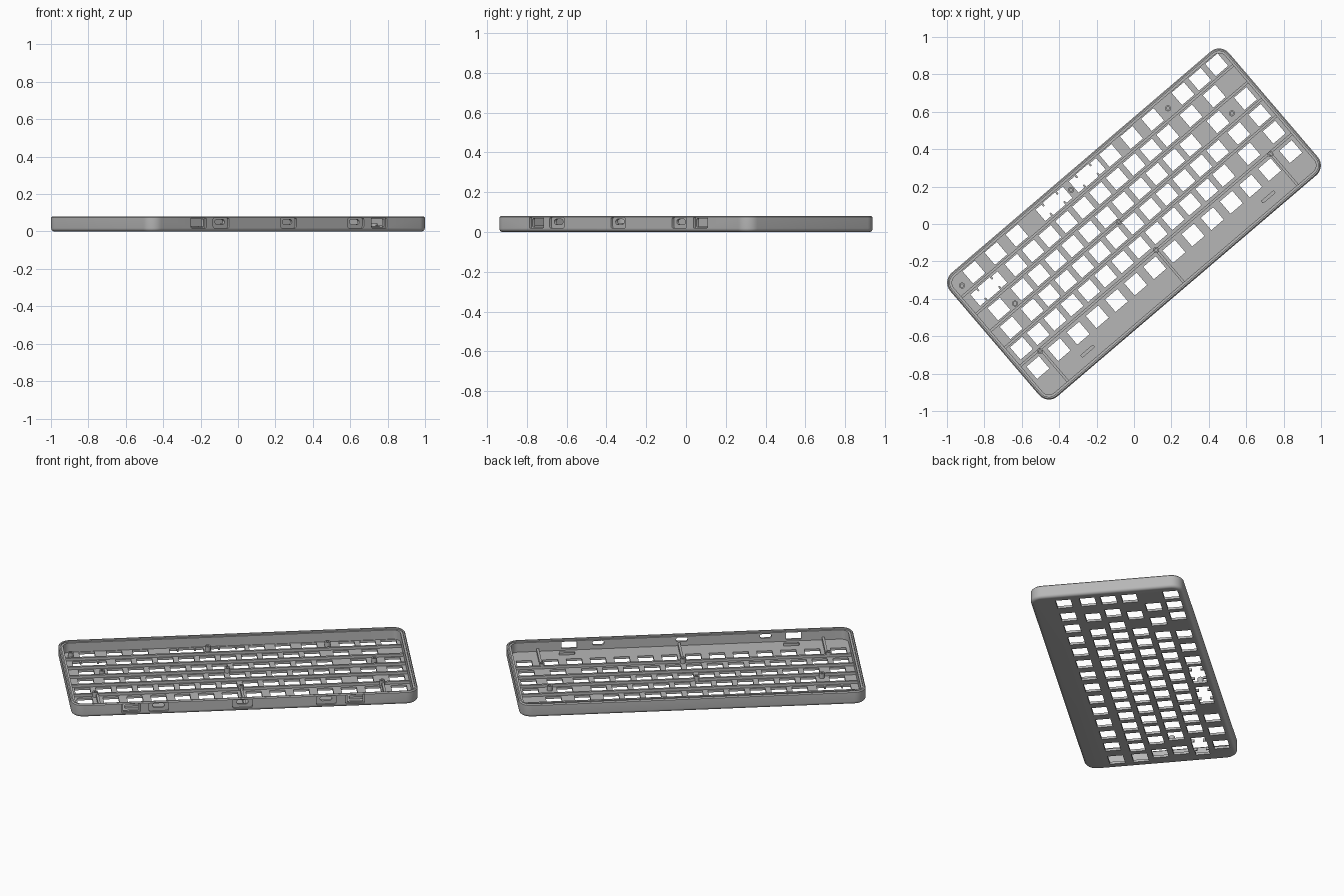
import bpy, bmesh, math
from mathutils import Vector

if "Cube" in bpy.data.objects:
    bpy.data.objects.remove(bpy.data.objects["Cube"])

ANGLE = math.radians(40.5)         # the case lies diagonally
LENGTH, WIDTH, HEIGHT, RADIUS = 1.96, 0.87, 0.08, 0.07
FLOOR = 0.014
PITCH, HOLE = 0.1185, 0.087

grey = bpy.data.materials.new("case_grey")
grey.use_nodes = True
COLOUR = (0.47, 0.47, 0.47, 1)
grey.diffuse_color = COLOUR
grey.node_tree.nodes["Principled BSDF"].inputs["Base Color"].default_value = COLOUR


def outline(w, h, r, n=8):
    """Rounded rectangle as a counter-clockwise list of 2D points."""
    pts = []
    for k, (sx, sy) in enumerate([(1, 1), (-1, 1), (-1, -1), (1, -1)]):
        for i in range(n + 1):
            a = math.pi / 2 * (k + i / n)
            pts.append((sx * (w / 2 - r) + r * math.cos(a),
                        sy * (h / 2 - r) + r * math.sin(a)))
    return pts


def loft(bm, loops):
    """Skin a stack of equal loops and cap both ends."""
    rings = [[bm.verts.new(p) for p in loop] for loop in loops]
    for a, b in zip(rings, rings[1:]):
        for i in range(len(a)):
            j = (i + 1) % len(a)
            bm.faces.new((a[i], a[j], b[j], b[i]))
    bm.faces.new(rings[0][::-1])
    bm.faces.new(rings[-1])


def box(bm, u, v, w, d, z0, z1):
    corners = [(u - w / 2, v - d / 2), (u + w / 2, v - d / 2),
               (u + w / 2, v + d / 2), (u - w / 2, v + d / 2)]
    loft(bm, [[(x, y, z) for x, y in corners] for z in (z0, z1)])


def port(bm, u, z, w, h, r, depth):
    """Rounded prism pushed through the port wall."""
    pts = outline(w, h, r, 5)
    loft(bm, [[(u + x, v, z + y) for x, y in pts]
              for v in (-WIDTH / 2 - 0.02, -WIDTH / 2 + depth)])


def finish(name, bm):
    bmesh.ops.recalc_face_normals(bm, faces=bm.faces)
    mesh = bpy.data.meshes.new(name)
    bm.to_mesh(mesh)
    bm.free()
    mesh.materials.append(grey)
    ob = bpy.data.objects.new(name, mesh)
    ob.rotation_euler.z = ANGLE
    bpy.context.collection.objects.link(ob)
    return ob


def smooth(ob):
    bpy.ops.object.select_all(action="DESELECT")
    ob.select_set(True)
    bpy.context.view_layer.objects.active = ob
    bpy.ops.object.shade_smooth_by_angle(angle=math.radians(35))


def unit(c):
    """Key position in key widths to a coordinate along the case."""
    return (c - 8) * PITCH


# Tray: rounded underside, stepped rim, thin plate as the floor
profile = [(0.018 * (1 - math.sin(a)), 0.018 * (1 - math.cos(a)))
           for a in (math.pi / 2 * i / 5 for i in range(6))]
profile += [(0, 0.074), (0.006, HEIGHT), (0.014, HEIGHT), (0.014, 0.071),
            (0.026, 0.071), (0.026, FLOOR)]
bm = bmesh.new()
loft(bm, [[(x, y, z) for x, y in outline(LENGTH - 2 * i, WIDTH - 2 * i, RADIUS - i)]
          for i, z in profile])
tray = finish("tray", bm)

# Key layout, from the thumb row to the function row
rows = [
    (0.360, [1.1, 2.4, 3.65, 5.85, 7.82, 9.2, 10.45, 11.7, 13.5, 14.5, 15.5]),
    (0.2415, [1.125] + [2.75 + i for i in range(10)] + [13.125, 14.5]),
    (0.123, [0.875] + [2.25 + i for i in range(11)] + [13.875, 15.5]),
    (0.0045, [0.75] + [2 + i for i in range(12)] + [14.25, 15.5]),
    (-0.114, [0.5 + i for i in range(13)] + [14, 15.5]),
    (-0.250, [0.5] + [1.75 + 12.5 * i / 11 for i in range(12)] + [15.5]),
]
stabilised = [(5.85, 0.360), (7.82, 0.360), (1.125, 0.2415)]
wide_ports = [-0.648, 0.621]
small_ports = [-0.49, -0.016, 0.457]

# Cutters: each group holds separate solids only
first, second, third = bmesh.new(), bmesh.new(), bmesh.new()
for v, keys in rows:
    for c in keys:
        box(first, unit(c), v, HOLE, HOLE, -0.05, 0.05)
for c, v in stabilised:
    for side in (-1, 1):
        box(second, unit(c) + side * 0.0745, v, 0.042, 0.08, -0.05, 0.05)
    box(third, unit(c), v, 0.13, 0.05, -0.05, 0.05)
for u in wide_ports:
    port(first, u, 0.046, 0.108, 0.054, 0.006, 0.012)
    port(second, u, 0.046, 0.086, 0.042, 0.003, 0.06)
for u in small_ports:
    port(first, u, 0.046, 0.112, 0.054, 0.010, 0.012)
    port(second, u, 0.051, 0.066, 0.026, 0.0125, 0.06)

cutters = [finish("cutter", b) for b in (first, second, third)]
for cutter in cutters:
    cutter.hide_render = True
    mod = tray.modifiers.new("cut", "BOOLEAN")
    mod.operation, mod.solver, mod.object = "DIFFERENCE", "EXACT", cutter
bpy.context.view_layer.objects.active = tray
for mod in list(tray.modifiers):
    bpy.ops.object.modifier_apply(modifier=mod.name)
for cutter in cutters:
    bpy.data.objects.remove(cutter)
smooth(tray)

# Stiffening ribs between the key rows
for n, ((va, _), (vb, _)) in enumerate(zip(rows, rows[1:])):
    bm = bmesh.new()
    box(bm, 0, (va + vb) / 2, LENGTH - 0.04, 0.014, FLOOR - 0.004, 0.030)
    finish(f"row_rib_{n + 1}", bm)

# Cross ribs over the electronics bay
for name, u in (("left", -0.815), ("middle", 0.0), ("right", 0.8)):
    bm = bmesh.new()
    box(bm, u, -0.298, 0.014, 0.235, FLOOR - 0.004, 0.032)
    finish(f"bay_rib_{name}", bm)

# Low locating bars in the bay
for name, u in (("left", -0.63), ("right", 0.64)):
    bm = bmesh.new()
    loft(bm, [[(u + x, -0.356 + y, z) for x, y in outline(0.09, 0.018, 0.006, 3)]
              for z in (FLOOR - 0.004, 0.028)])
    smooth(finish(f"locating_bar_{name}", bm))

# Hollow screw posts
posts = [(-0.913, 0.347), (-0.137, 0.357), (0.54, 0.352), (-0.76, 0.09), (-0.055, 0.06),
         (0.782, 0.11), (-0.825, -0.19), (0.0, -0.182), (0.797, -0.19)]
for n, (u, v) in enumerate(posts):
    bm = bmesh.new()
    levels = [(0.016, FLOOR - 0.004), (0.016, 0.044), (0.008, 0.044), (0.008, 0.02)]
    loft(bm, [[(u + x, v + y, z) for x, y in outline(2 * r, 2 * r, r * 0.999, 5)]
              for r, z in levels])
    smooth(finish(f"screw_post_{n + 1}", bm))
